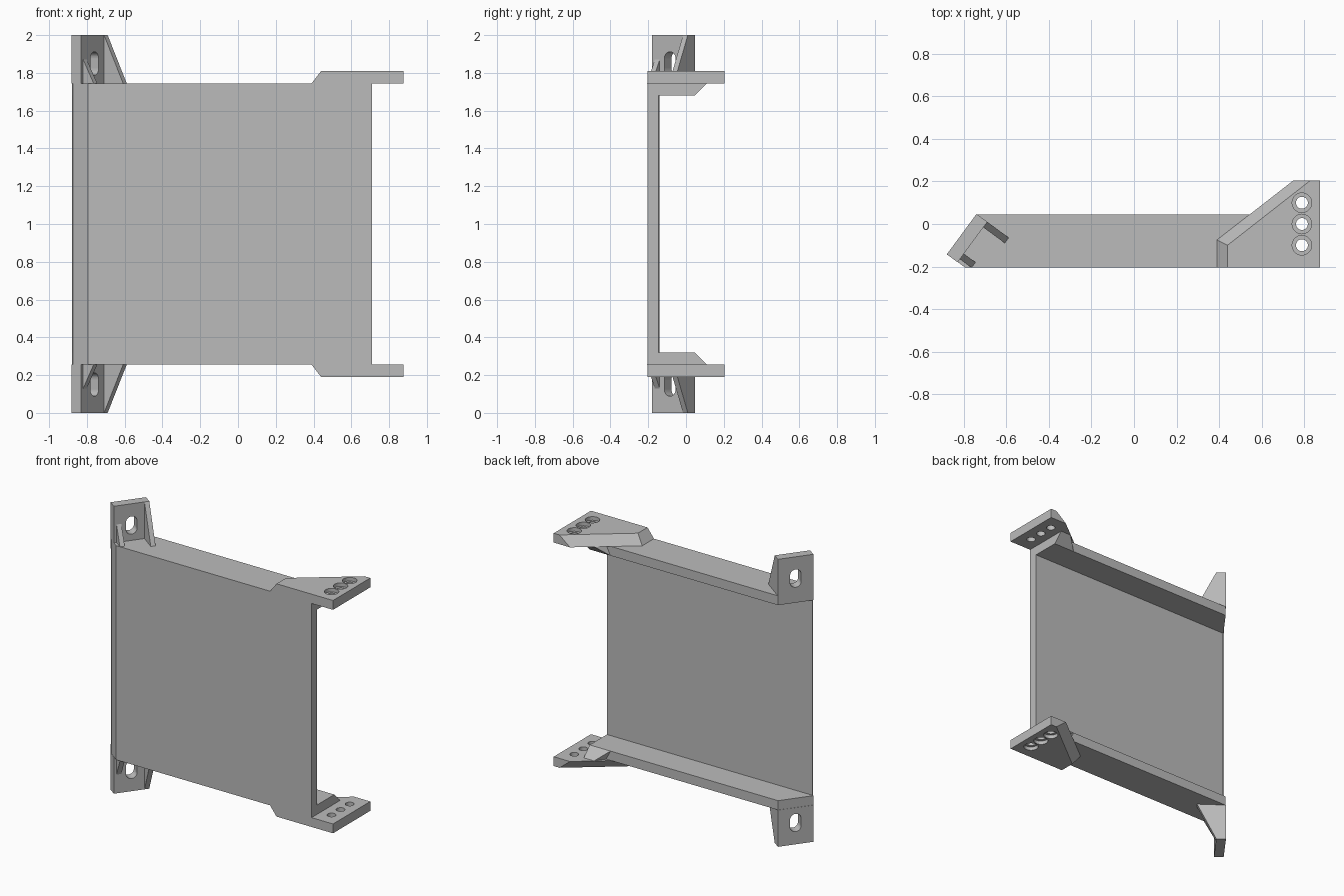
import bpy, bmesh, math
from mathutils import Vector

cube = bpy.data.objects.get("Cube")
if cube:
    bpy.data.objects.remove(cube, do_unlink=True)

grey = bpy.data.materials.new("plain grey")
grey.use_nodes = True
grey.diffuse_color = (0.5, 0.5, 0.5, 1)
grey.node_tree.nodes["Principled BSDF"].inputs["Base Color"].default_value = (0.5, 0.5, 0.5, 1)

HALF = 0.745      # half height of the panel
INNER = 0.68      # inner face of the flanges
TAB_TOP = 0.81    # outer face of the end tabs


def loft(name, rings, cutters=(), mirrored=True):
    """Solid skinned over matching rings; heights are measured from mid height."""
    bm = bmesh.new()
    loops = [[bm.verts.new(p) for p in ring] for ring in rings]
    n = len(loops[0])
    for low, high in zip(loops, loops[1:]):
        for i in range(n):
            j = (i + 1) % n
            bm.faces.new((low[i], low[j], high[j], high[i]))
    bm.faces.new(list(reversed(loops[0])))
    bm.faces.new(loops[-1])
    bmesh.ops.recalc_face_normals(bm, faces=bm.faces)
    mesh = bpy.data.meshes.new(name)
    bm.to_mesh(mesh)
    bm.free()
    mesh.materials.append(grey)
    obj = bpy.data.objects.new(name, mesh)
    obj.location.z = 1
    bpy.context.collection.objects.link(obj)
    for cutter in cutters:
        mod = obj.modifiers.new("cut", 'BOOLEAN')
        mod.operation = 'DIFFERENCE'
        mod.solver = 'EXACT'
        mod.object = cutter
    if mirrored:
        mod = obj.modifiers.new("mirror", 'MIRROR')
        mod.use_axis = (False, False, True)
        mod.use_mirror_merge = False
    return obj


def flat(outline, z):
    return [(x, y, z) for x, y in outline]


def prism(name, outline, z0, z1, **kw):
    return loft(name, [flat(outline, z0), flat(outline, z1)], **kw)


def as_cutter(obj):
    obj.hide_render = True
    obj.hide_viewport = True
    obj.display_type = 'WIRE'
    return obj


# Main panel with bevelled left edge, and its two flanges
prism("panel", [(-0.88, -0.14), (-0.795, -0.205), (0.71, -0.205), (0.71, -0.145), (-0.875, -0.145)],
      -HALF, HALF, mirrored=False)
prism("flange", [(-0.88, -0.145), (0.71, -0.145), (0.71, 0.045), (-0.74, 0.045)], INNER, HALF)

# Sloped support under each tab
loft("flange_ramp", [
    flat([(0.55, 0), (0.71, 0), (0.71, 0.045), (0.55, 0.045)], INNER),
    flat([(0.55, 0), (0.71, 0), (0.71, 0.11), (0.63, 0.11)], HALF)])


# Tab with sloping sides and stepped screw holes
def screw_hole(x, y):
    rings = []
    for radius, z in [(0.028, HALF - 0.1), (0.028, TAB_TOP - 0.025),
                      (0.046, TAB_TOP - 0.025), (0.046, TAB_TOP + 0.05)]:
        rings.append([(x + radius * math.cos(a), y + radius * math.sin(a), z)
                      for a in (math.tau * i / 32 for i in range(32))])
    return as_cutter(loft("screw_hole_cutter", rings, mirrored=False))


loft("tab", [
    flat([(0.39, -0.205), (0.875, -0.205), (0.875, 0.205), (0.75, 0.205), (0.39, -0.075)], HALF),
    flat([(0.44, -0.205), (0.875, -0.205), (0.875, 0.205), (0.83, 0.205), (0.44, -0.1)], TAB_TOP)],
    cutters=[screw_hole(0.79, y) for y in (-0.1, 0, 0.1)])

# Angled mounting plate, laid out along its own width and normal
CORNER = Vector((-0.83, -0.18, 0))
ALONG = Vector((0.593, 0.805, 0))
OUT = Vector((0.805, -0.593, 0))
WIDTH = 0.236


def at(s, d, z):
    return CORNER + ALONG * s + OUT * d + Vector((0, 0, z))


def slot_ring(d, radius=0.037, straight=0.025, mid=0.85):
    ring = []
    for i in range(34):
        a = math.pi * (i if i < 17 else i - 1) / 16
        shift = straight if i < 17 else -straight
        ring.append(at(WIDTH / 2 + radius * math.cos(a), d, mid + shift + radius * math.sin(a)))
    return ring


slot = as_cutter(loft("slot_cutter", [slot_ring(-0.15), slot_ring(0.08)], mirrored=False))
loft("mounting_plate", [[at(s, d, z) for s, d in ((0, -0.063), (WIDTH, -0.063), (WIDTH, 0), (0, 0))]
                        for z in (HALF, 1.0)], cutters=[slot])


# Triangular ribs bracing the plate
def rib(name, s0, s1, reach, top):
    loft(name, [[at(s, 0, HALF), at(s, reach, HALF), at(s, 0, top)] for s in (s0, s1)])


rib("large_rib", WIDTH - 0.032, WIDTH, 0.125, 1.0)
rib("small_rib", 0.018, 0.05, 0.068, 0.87)
